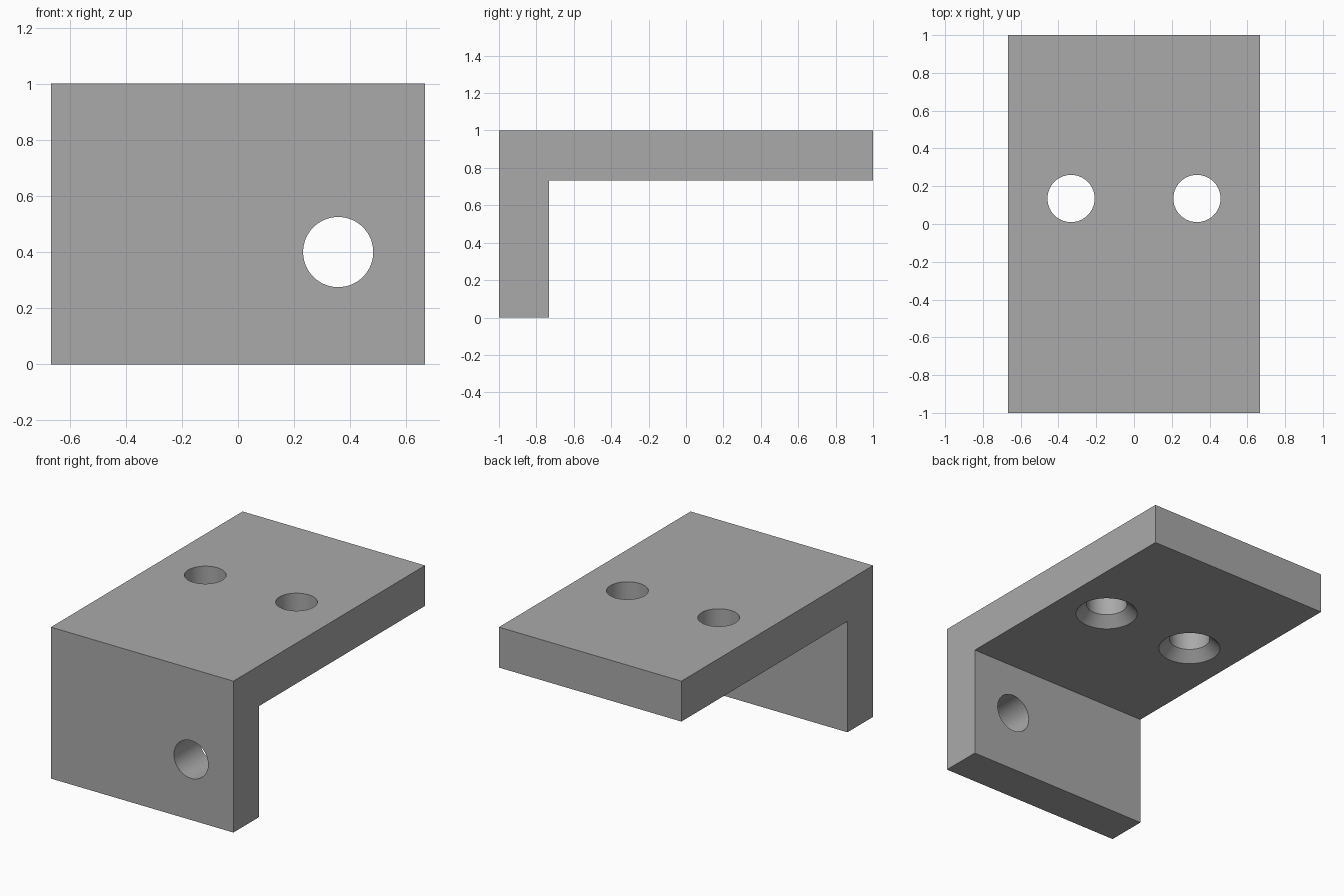
import bpy, bmesh, math
from mathutils import Matrix, Vector

cube = bpy.data.objects.get("Cube")
if cube:
    bpy.data.objects.remove(cube, do_unlink=True)

WIDTH, THICK, HOLE_R, SINK_R = 4 / 3, 0.267, 0.125, 0.189

grey = bpy.data.materials.new("plain grey")
grey.use_nodes = True
colour = (0.4, 0.4, 0.4, 1)
grey.diffuse_color = colour
grey.node_tree.nodes["Principled BSDF"].inputs["Base Color"].default_value = colour


def finish(bm, name):
    bmesh.ops.recalc_face_normals(bm, faces=bm.faces)
    mesh = bpy.data.meshes.new(name)
    bm.to_mesh(mesh)
    bm.free()
    mesh.materials.append(grey)
    obj = bpy.data.objects.new(name, mesh)
    bpy.context.collection.objects.link(obj)
    return obj


def lathe_cutter(name, profile, matrix):
    """Solid of revolution from (radius, height) pairs, capped at both ends."""
    bm = bmesh.new()
    sides = 64
    rings = [[bm.verts.new((r * math.cos(math.tau * i / sides),
                            r * math.sin(math.tau * i / sides), h))
              for i in range(sides)] for r, h in profile]
    for low, high in zip(rings, rings[1:]):
        for i in range(sides):
            j = (i + 1) % sides
            bm.faces.new((low[i], low[j], high[j], high[i]))
    bm.faces.new(rings[0])
    bm.faces.new(rings[-1])
    bm.transform(matrix)
    cutter = finish(bm, name)
    cutter.hide_render = True
    return cutter


# L-shaped bracket: side profile swept across the width
bm = bmesh.new()
outline = [(-1, 0), (-1 + THICK, 0), (-1 + THICK, 1 - THICK),
           (1, 1 - THICK), (1, 1), (-1, 1)]
face = bm.faces.new([bm.verts.new((-WIDTH / 2, y, z)) for y, z in outline])
swept = bmesh.ops.extrude_face_region(bm, geom=[face])["geom"]
bmesh.ops.translate(bm, vec=Vector((WIDTH, 0, 0)),
                    verts=[v for v in swept if isinstance(v, bmesh.types.BMVert)])
bracket = finish(bm, "angle_bracket")

# Countersunk holes through the top plate, wide end underneath
under = 1 - THICK
lead = 0.05
sink = [(SINK_R + lead, under - lead), (HOLE_R, under + SINK_R - HOLE_R), (HOLE_R, 1.1)]
cutters = [lathe_cutter(side + "_top_hole_cutter", sink, Matrix.Translation((x, 0.135, 0)))
           for side, x in (("right", -WIDTH / 4), ("left", WIDTH / 4))]

# Plain hole through the front plate
cutters.append(lathe_cutter(
    "front_hole_cutter", [(HOLE_R, -0.3), (HOLE_R, 0.3)],
    Matrix.Translation((0.357, -1 + THICK / 2, 0.4)) @ Matrix.Rotation(math.pi / 2, 4, "X")))

# Cut the holes, then discard the cutters
for ob in bpy.context.selected_objects:
    ob.select_set(False)
bpy.context.view_layer.objects.active = bracket
bracket.select_set(True)
for cutter in cutters:
    mod = bracket.modifiers.new(cutter.name, "BOOLEAN")
    mod.operation = "DIFFERENCE"
    mod.solver = "EXACT"
    mod.object = cutter
    bpy.ops.object.modifier_apply(modifier=mod.name)
    bpy.data.objects.remove(cutter, do_unlink=True)
bpy.ops.object.shade_smooth_by_angle(angle=math.radians(30))
